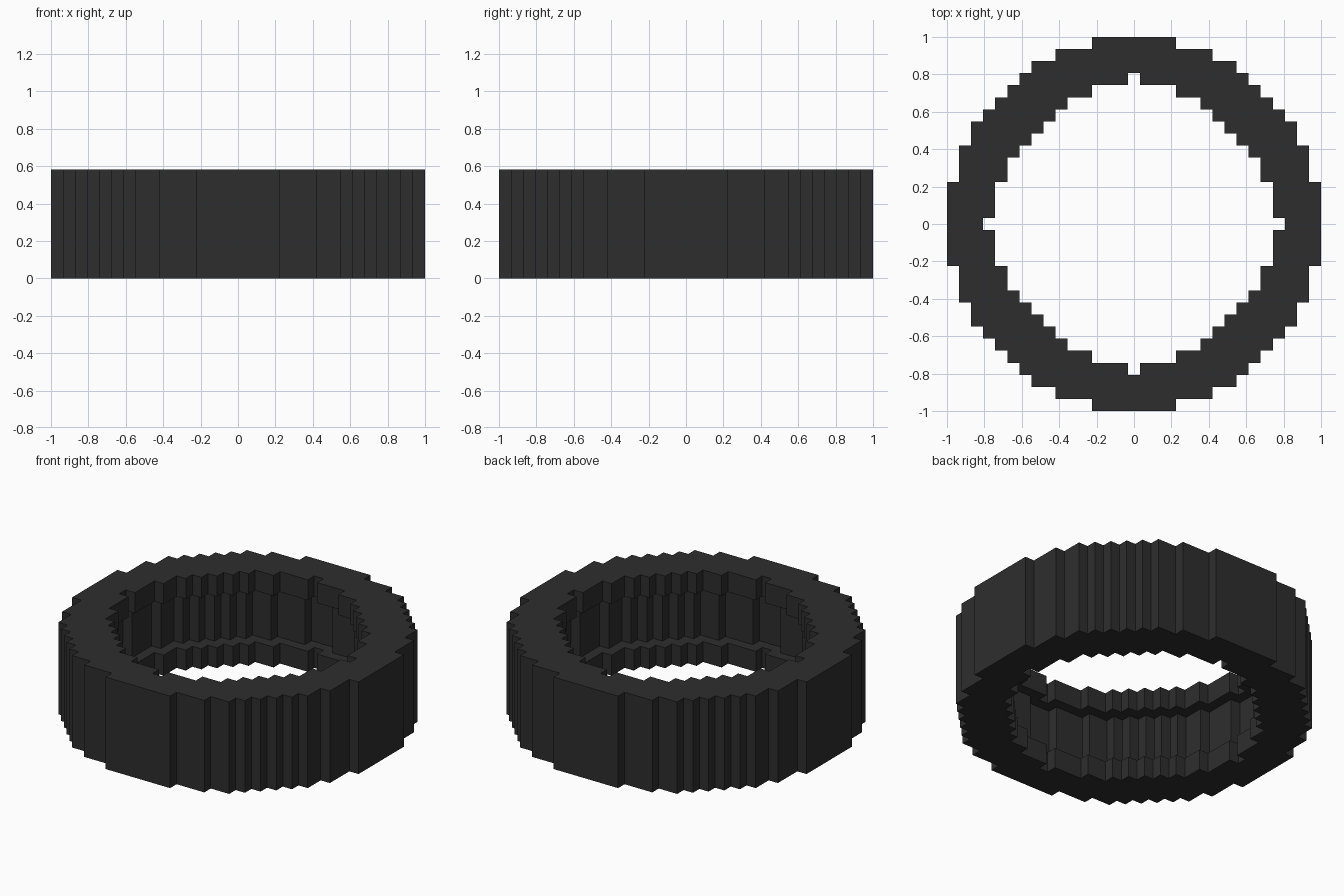
import bpy, bmesh
from mathutils import Vector

cube = bpy.data.objects.get("Cube")
if cube:
    bpy.data.objects.remove(cube, do_unlink=True)

N = 15                      # cells from the centre to the rim
CELL = 2 / (2 * N + 1)      # block size
LEVELS = [0, 2, 7, 9]       # lower lip, recessed wall, upper lip (in cells)
WALL = [3, 2, 3]            # wall thickness of each band (in cells)

# Dark rubber material
rubber = bpy.data.materials.new("dark rubber")
rubber.use_nodes = True
colour = (0.027, 0.027, 0.027, 1)
rubber.diffuse_color = colour
bsdf = rubber.node_tree.nodes["Principled BSDF"]
bsdf.inputs["Base Color"].default_value = colour
bsdf.inputs["Roughness"].default_value = 0.9


def in_disc(i, j):
    return i * i + j * j <= (N + 0.5) ** 2


def solid(i, j, k):
    """True where the blocky ring is filled in band k."""
    if not 0 <= k < len(WALL):
        return False
    i, j, w = abs(i), abs(j), WALL[k]
    return in_disc(i, j) and not in_disc(i + w, j + w)


bm = bmesh.new()
verts = {}


def vert(p):
    if p not in verts:
        x, y, k = p
        verts[p] = bm.verts.new(((x - 0.5) * CELL, (y - 0.5) * CELL, LEVELS[k] * CELL))
    return verts[p]


# Ring surface: one quad wherever a filled block meets an empty one
span = range(-N, N + 1)
for k in range(len(WALL)):
    for i in span:
        for j in span:
            if not solid(i, j, k):
                continue
            for axis in range(3):
                for side in (0, 1):
                    step = [0, 0, 0]
                    step[axis] = 2 * side - 1
                    if solid(i + step[0], j + step[1], k + step[2]):
                        continue
                    quad = []
                    for a, b in ((0, 0), (1, 0), (1, 1), (0, 1)):
                        corner = [0, 0, 0]
                        corner[axis] = side
                        corner[(axis + 1) % 3] = a
                        corner[(axis + 2) % 3] = b
                        quad.append(vert((i + corner[0], j + corner[1], k + corner[2])))
                    bm.faces.new(quad if side else quad[::-1])

# Merge the flat upright walls into single panels
bm.normal_update()
flat = [e for e in bm.edges if len(e.link_faces) == 2
        and all(abs(f.normal.z) < 0.1 for f in e.link_faces)
        and e.link_faces[0].normal.dot(e.link_faces[1].normal) > 0.99]
bmesh.ops.dissolve_edges(bm, edges=flat, use_verts=False)
loose = [v for v in bm.verts if not v.link_faces]
bmesh.ops.delete(bm, geom=loose, context='VERTS')

mesh = bpy.data.meshes.new("tyre_ring")
bm.to_mesh(mesh)
bm.free()
mesh.materials.append(rubber)
ring = bpy.data.objects.new("tyre_ring", mesh)
bpy.context.collection.objects.link(ring)
